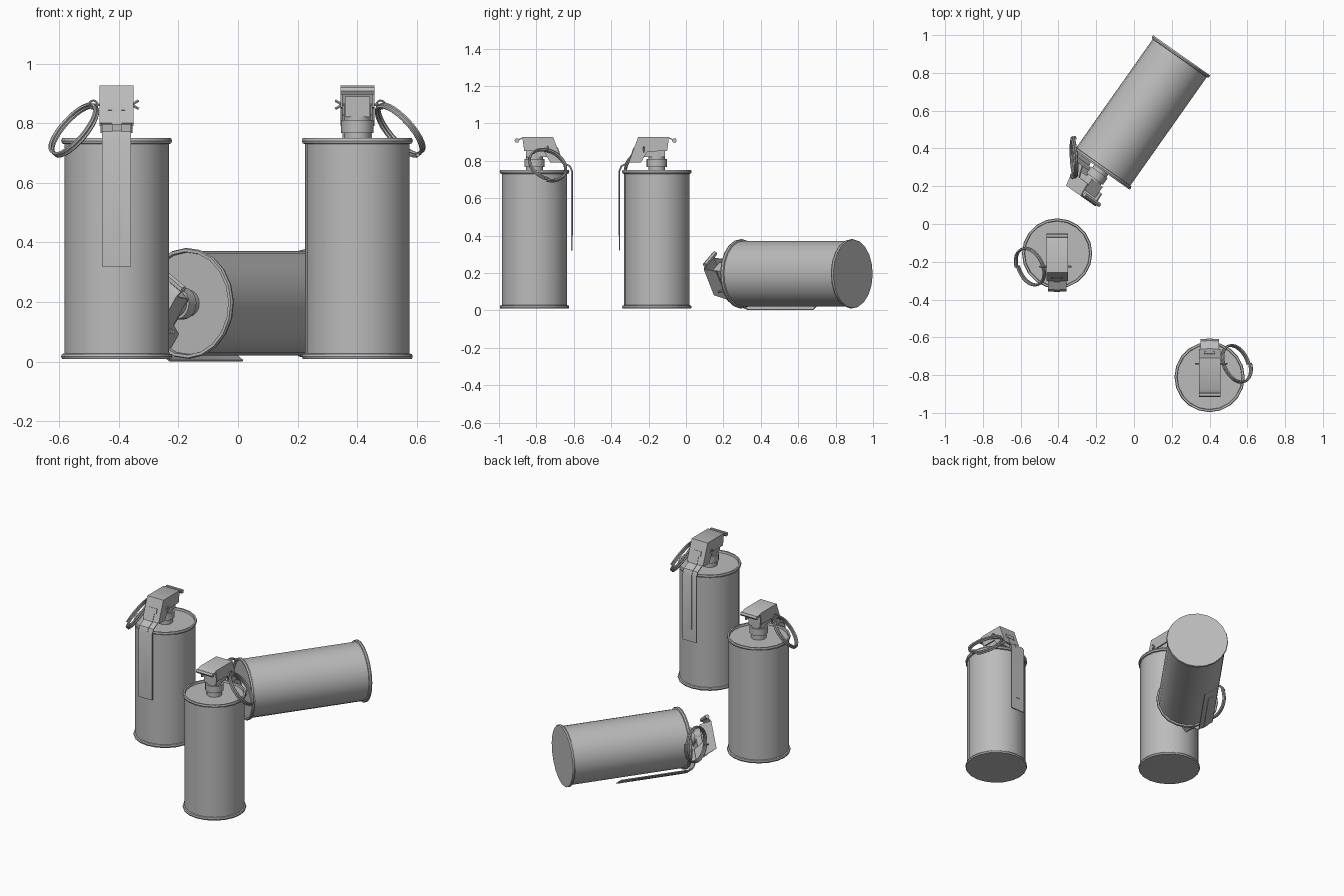
import bpy, bmesh
from math import cos, sin, pi, radians
from mathutils import Matrix, Vector

cube = bpy.data.objects.get("Cube")
if cube:
    bpy.data.objects.remove(cube)

GREY = (0.5, 0.5, 0.5, 1)
metal = bpy.data.materials.new("grey_metal")
metal.use_nodes = True
metal.diffuse_color = GREY
metal.node_tree.nodes["Principled BSDF"].inputs["Base Color"].default_value = GREY


def finish(name, mesh, place):
    """Make a shaded object from a mesh and put it in place."""
    mesh.materials.clear()
    mesh.materials.append(metal)
    for p in mesh.polygons:
        p.use_smooth = True
    mesh.set_sharp_from_angle(angle=radians(32))
    ob = bpy.data.objects.new(name, mesh)
    bpy.context.collection.objects.link(ob)
    ob.matrix_world = place


def from_bmesh(name, bm, place):
    bmesh.ops.recalc_face_normals(bm, faces=bm.faces)
    mesh = bpy.data.meshes.new(name)
    bm.to_mesh(mesh)
    bm.free()
    finish(name, mesh, place)


def lathe(name, profile, sides, place):
    """Spin an (r, z) profile around the z axis."""
    bm = bmesh.new()
    verts = [bm.verts.new((r, 0, z)) for r, z in profile]
    edges = [bm.edges.new(pair) for pair in zip(verts, verts[1:])]
    bmesh.ops.spin(bm, geom=verts + edges, cent=(0, 0, 0), axis=(0, 0, 1),
                   angle=2 * pi, steps=sides)
    bmesh.ops.remove_doubles(bm, verts=bm.verts, dist=0.0005)
    from_bmesh(name, bm, place)


def prism(bm, outline, x0, x1):
    """Extrude a (y, z) outline along x."""
    face = bm.faces.new([bm.verts.new((x0, y, z)) for y, z in outline])
    new = bmesh.ops.extrude_face_region(bm, geom=[face])["geom"]
    bmesh.ops.translate(bm, vec=(x1 - x0, 0, 0),
                        verts=[v for v in new if isinstance(v, bmesh.types.BMVert)])


def ribbon(bm, path, half, thick):
    """Bent sheet strip that follows a (y, z) path."""
    pts = [Vector(p) for p in path]
    inner = []
    for i, p in enumerate(pts):
        a = (p - pts[i - 1]).normalized() if i else None
        b = (pts[i + 1] - p).normalized() if i + 1 < len(pts) else None
        t = ((a or b) + (b or a)).normalized()
        inner.append(p + Vector((-t.y, t.x)) * thick)
    prism(bm, pts + inner[::-1], -half, half)


def tube(name, paths, radius, place):
    """Round wire along one or more point paths."""
    curve = bpy.data.curves.new(name, "CURVE")
    curve.dimensions = "3D"
    curve.bevel_depth = radius
    curve.bevel_resolution = 1
    curve.use_fill_caps = True
    for path in paths:
        spline = curve.splines.new("POLY")
        spline.points.add(len(path) - 1)
        for point, co in zip(spline.points, path):
            point.co = (*co, 1)
    temp = bpy.data.objects.new(name + "_helper", curve)
    bpy.context.collection.objects.link(temp)
    graph = bpy.context.evaluated_depsgraph_get()
    mesh = bpy.data.meshes.new_from_object(temp.evaluated_get(graph))
    bpy.data.objects.remove(temp)
    finish(name, mesh, place)


def canister(tag, place):
    # Can with rolled rims and a recessed lid
    lathe(tag + "_can", [(0, .01), (.183, .01), (.186, .018), (.183, .026),
                         (.175, .028), (.175, .73), (.183, .732), (.186, .741),
                         (.183, .75), (.173, .75), (.171, .737), (0, .737)], 20, place)
    # Stepped neck
    lathe(tag + "_neck", [(0, .73), (.045, .73), (.045, .767), (.054, .767),
                          (.054, .81), (.045, .81), (.045, .86), (0, .86)], 20, place)

    # Block under the cover
    bm = bmesh.new()
    prism(bm, [(-.08, .82), (.045, .82), (.045, .89), (-.08, .89)], -.042, .042)
    from_bmesh(tag + "_fuse_block", bm, place)

    # Folded cover: two cheeks and a bent top sheet
    bm = bmesh.new()
    cheek = [(-.1, .924), (.065, .924), (.055, .852), (-.05, .85),
             (-.085, .79), (-.14, .79), (-.145, .805)]
    for side in (-1, 1):
        prism(bm, cheek, side * .05, side * .057)
    ribbon(bm, [(.085, .915), (.065, .926), (-.1, .926), (-.147, .8)], .057, .006)
    from_bmesh(tag + "_cover", bm, place)

    # Hinge roller at the back of the cover
    tube(tag + "_hinge", [[(-.057, .094, .908), (.057, .094, .908)]], .013, place)

    # Long safety lever
    bm = bmesh.new()
    ribbon(bm, [(-.132, .83), (-.147, .795), (-.19, .772), (-.202, .745),
                (-.202, .32)], .049, .006)
    from_bmesh(tag + "_lever", bm, place)

    # Raised rib on the lever, flared at the top and hooked at the foot
    bm = bmesh.new()
    ribbon(bm, [(-.124, .87), (-.151, .796), (-.193, .774), (-.205, .746),
                (-.205, .4)], .016, .005)
    ribbon(bm, [(-.125, .872), (-.135, .844)], .029, .005)
    from_bmesh(tag + "_lever_rib", bm, place)

    # Cotter pin with splayed tips
    y, z = -.07, .862
    tips = [[(.05, y, z), (.074, y, z + s * .014)] for s in (-1, 1)]
    tube(tag + "_pin", [[(-.075, y, z), (.055, y, z)]] + tips, .005, place)
    eye = [(-.078 + .014 * cos(a * pi / 6), y, z + .014 * sin(a * pi / 6))
           for a in range(13)]
    tube(tag + "_pin_eye", [eye], .004, place)

    # Double-coil pull ring hanging from the pin
    centre = Vector((-.142, -.07, .778))
    u = Vector((-.66, 0, -.75)).normalized()
    v = Vector((-.25, .95, .22)).normalized()
    n = u.cross(v)
    turn = 28
    coil = [centre + (u * cos(a) + v * sin(a)) * .104 + n * (i / turn - 1) * .011
            for i in range(2 * turn + 1) for a in [2 * pi * i / turn]]
    tube(tag + "_pull_ring", [coil], .0065, place)


# Two upright canisters facing opposite ways
canister("front_facing", Matrix.Translation((-.407, -.156, 0)))
canister("rear_facing", Matrix.Translation((.4, -.81, 0)) @ Matrix.Rotation(pi, 4, "Z"))

# One canister lying down, rolled onto the edge of its lever
axis = Vector((-.576, -.817, 0)).normalized()
side = Vector((axis.y, -axis.x, 0))
roll = radians(34)
up = Vector((0, 0, cos(roll))) - side * sin(roll)
right = up.cross(axis)
lying = Matrix((right, up, axis)).transposed().to_4x4()
lying.translation = Vector((.2525, .8925, .196)) - axis * .01
canister("lying", lying)
